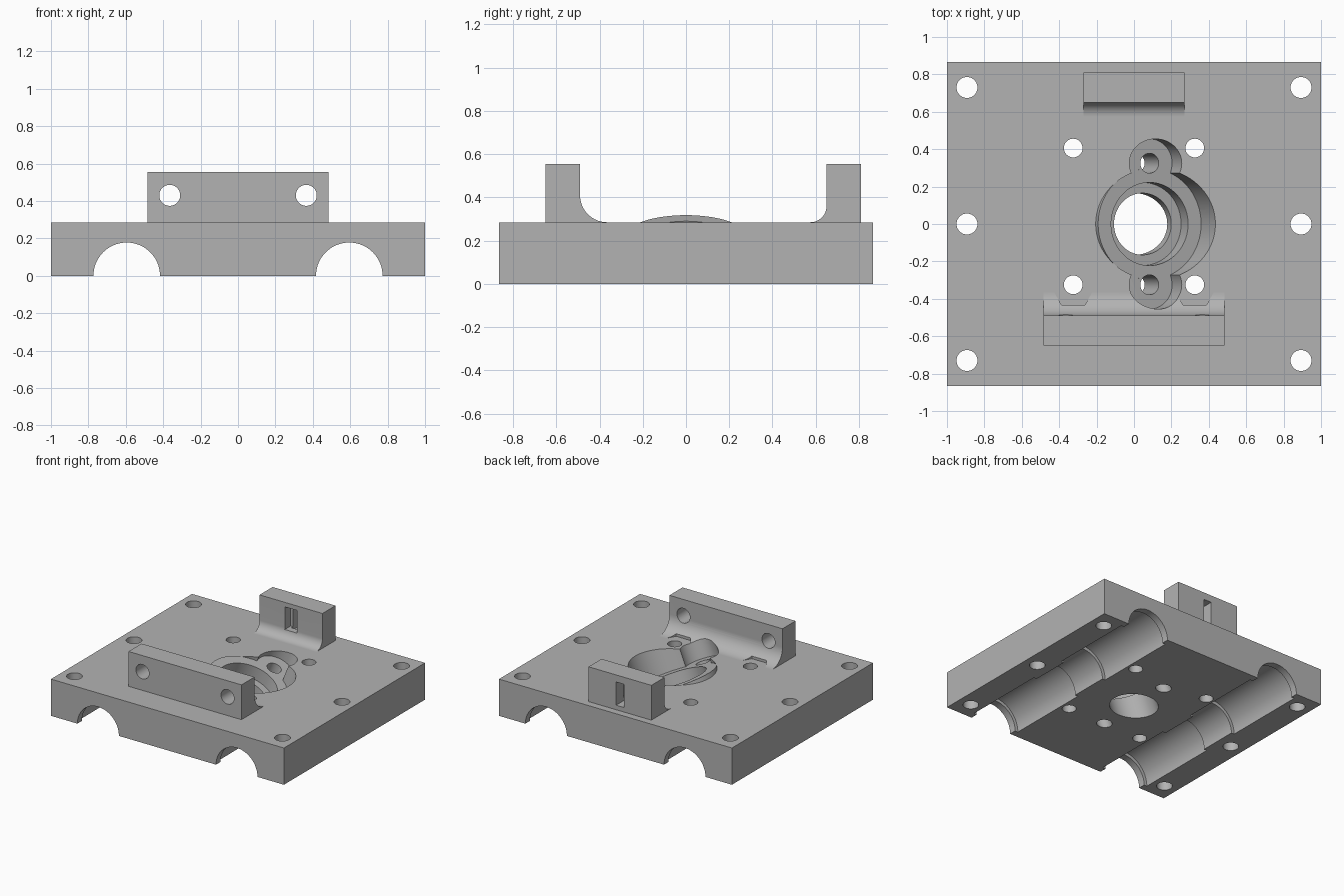
import bpy, bmesh, math
from mathutils import Matrix, Vector

if "Cube" in bpy.data.objects:
    bpy.data.objects.remove(bpy.data.objects["Cube"])

TOP = 0.285                      # plate thickness
TILT = math.radians(22)          # lean of the central seat towards +x
FLOOR = 0.222                    # seat floor, measured along the leaning axis
LEAN = Matrix.Rotation(TILT, 4, 'Y')

grey = bpy.data.materials.new("plain grey")
grey.use_nodes = True
grey.diffuse_color = (0.45, 0.45, 0.45, 1)
grey.node_tree.nodes["Principled BSDF"].inputs["Base Color"].default_value = (0.45, 0.45, 0.45, 1)


def make(name, bm):
    bmesh.ops.recalc_face_normals(bm, faces=bm.faces)
    mesh = bpy.data.meshes.new(name)
    bm.to_mesh(mesh)
    bm.free()
    mesh.materials.append(grey)
    obj = bpy.data.objects.new(name, mesh)
    bpy.context.collection.objects.link(obj)
    return obj


def box(name, low, high):
    bm = bmesh.new()
    low, high = Vector(low), Vector(high)
    size = Matrix.Diagonal(high - low).to_4x4()
    bmesh.ops.create_cube(bm, size=1, matrix=Matrix.Translation((low + high) / 2) @ size)
    return make(name, bm)


def cylinder(name, radius, start, end, frame, sides=72):
    """Cylinder along the local z of frame, from start to end."""
    bm = bmesh.new()
    place = frame @ Matrix.Translation((0, 0, (start + end) / 2))
    bmesh.ops.create_cone(bm, cap_ends=True, segments=sides, radius1=radius,
                          radius2=radius, depth=end - start, matrix=place)
    return make(name, bm)


def combine(obj, tool, operation='DIFFERENCE', keep=False):
    mod = obj.modifiers.new("cut", 'BOOLEAN')
    mod.operation, mod.solver, mod.object = operation, 'EXACT', tool
    graph = bpy.context.evaluated_depsgraph_get()
    graph.update()
    result = bpy.data.meshes.new_from_object(obj.evaluated_get(graph))
    obj.modifiers.clear()
    obj.data = result
    if not keep:
        bpy.data.objects.remove(tool)


def rib(name, half_width, inner, outer, top, radius):
    """Upright wall with a concave fillet on its inner side."""
    side = 1 if inner < outer else -1
    profile = [(outer, TOP), (outer, top), (inner, top)]
    for i in range(17):
        a = math.pi / 2 * i / 16
        profile.append((inner - side * radius * (1 - math.cos(a)),
                        TOP + radius * (1 - math.sin(a))))
    bm = bmesh.new()
    face = bm.faces.new([bm.verts.new((-half_width, y, z)) for y, z in profile])
    grown = bmesh.ops.extrude_face_region(bm, geom=[face])
    verts = [g for g in grown["geom"] if isinstance(g, bmesh.types.BMVert)]
    bmesh.ops.translate(bm, verts=verts, vec=(2 * half_width, 0, 0))
    return make(name, bm)


ALONG_Y = Matrix.Rotation(-math.pi / 2, 4, 'X')
at = Matrix.Translation

# Main plate and the two upright ribs
plate = box("base_plate", (-1, -0.865, 0), (1, 0.865, TOP))
front_rib = rib("front_rib", 0.485, -0.49, -0.65, 0.555, 0.125)
back_rib = rib("back_rib", 0.27, 0.65, 0.81, 0.555, 0.075)

# Shaft channels with wider bearing pockets underneath
for x in (-0.595, 0.595):
    combine(plate, cylinder("channel", 0.178, -1, 1, at((x, 0, 0)) @ ALONG_Y))
    for start, end in ((-0.81, -0.15), (0.15, 0.81)):
        combine(plate, cylinder("bearing_pocket", 0.203, start, end, at((x, 0, 0)) @ ALONG_Y))

# Vertical bolt holes
for x in (-1, 1):
    for y in (-0.73, 0, 0.73):
        combine(plate, cylinder("edge_hole", 0.056, -1, 1, at((x * 0.893, y, 0)), 40))
    for y in (-0.325, 0.406):
        combine(plate, cylinder("inner_hole", 0.05, -1, 1, at((x * 0.325, y, 0)), 40))

# Leaning pocket: main bore and two lobes, the front lobe also clears the rib fillet
combine(plate, cylinder("pocket", 0.297, FLOOR, 0.7, LEAN))
for y in (-0.325, 0.325):
    lobe = cylinder("lobe", 0.13, FLOOR, 0.7, at((0, y, 0)) @ LEAN, 56)
    combine(plate, lobe, keep=True)
    if y < 0:
        combine(front_rib, lobe, keep=True)
    bpy.data.objects.remove(lobe)

# Raised seat, then its counterbore, centre hole and screw holes
combine(plate, cylinder("seat", 0.297, 0.15, FLOOR + 0.001, LEAN), 'UNION')
combine(plate, cylinder("counterbore", 0.222, 0.123, 0.6, LEAN))
combine(plate, cylinder("centre_hole", 0.165, -0.4, 0.6, LEAN))
for y in (-0.325, 0.325):
    combine(plate, cylinder("screw_hole", 0.053, -0.4, 0.6, at((0, y, 0)) @ LEAN, 40))

# Front rib: cross holes and hexagonal nut clearances in the fillet
for x in (-1, 1):
    combine(front_rib, cylinder("cross_hole", 0.056, -1, 0, at((x * 0.365, 0, 0.43)) @ ALONG_Y, 40))
    hexagon = at((x * 0.325, -0.325, 0)) @ Matrix.Rotation(math.pi / 2, 4, 'Z')
    combine(front_rib, cylinder("nut_clearance", 0.125, 0.2, 0.5, hexagon, 6))

# Back rib: slot that is wider on the inner side
combine(back_rib, box("wide_slot", (-0.053, 0.5, 0.345), (0.053, 0.72, 0.52)))
combine(back_rib, box("narrow_slot", (-0.033, 0.7, 0.32), (0.033, 0.9, 0.5)))

# Smooth round walls, keep crisp edges
bpy.ops.object.select_all(action='DESELECT')
for obj in (plate, front_rib, back_rib):
    obj.select_set(True)
bpy.context.view_layer.objects.active = plate
bpy.ops.object.shade_smooth_by_angle(angle=math.radians(30))
